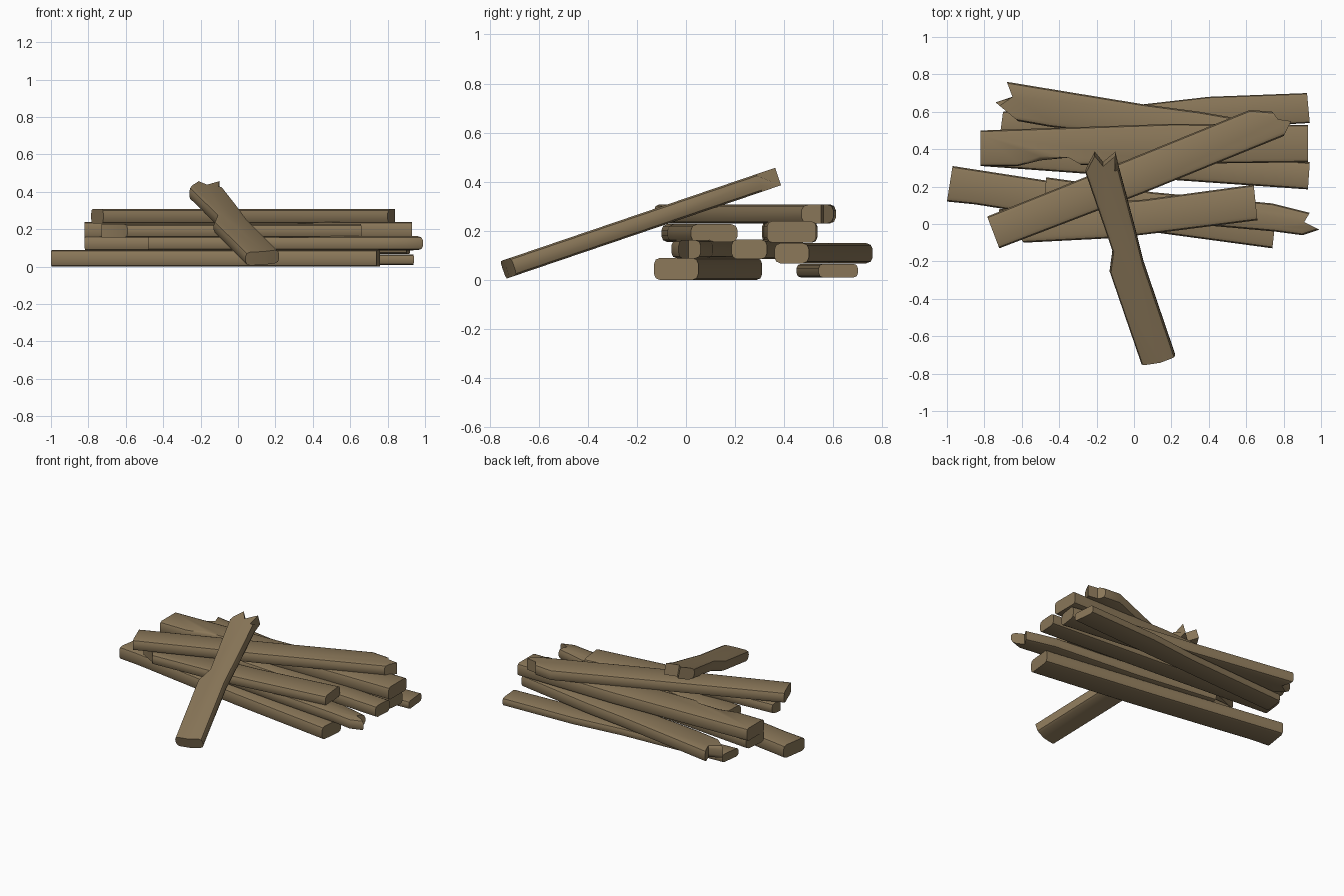
import bpy, bmesh, math
from mathutils import Vector

if "Cube" in bpy.data.objects:
    bpy.data.objects.remove(bpy.data.objects["Cube"])

wood = bpy.data.materials.new("weathered_brown_wood")
wood.diffuse_color = (0.255, 0.185, 0.10, 1)
wood.use_nodes = True
wood.node_tree.nodes["Principled BSDF"].inputs["Base Color"].default_value = wood.diffuse_color


def plank(name, z0, z1, outline, lean=0.0, y0=0.0, bevel=0.024):
    """Board cut from a plan outline; long edges rounded, broken ends sharp.
    lean = rise per unit of y for the propped board."""
    bm = bmesh.new()
    zc, h = (z0 + z1) / 2, (z1 - z0) / 2
    th = math.atan(lean)

    def place(x, y, z):
        return Vector((x, y - math.sin(th) * z,
                       zc + lean * (y - y0) + math.cos(th) * z))

    low = [bm.verts.new(place(x, y, -h)) for x, y in outline]
    top = [bm.verts.new(place(x, y, h)) for x, y in outline]
    bm.faces.new(top)
    bm.faces.new(low[::-1])
    n = len(outline)
    for i in range(n):
        j = (i + 1) % n
        bm.faces.new((low[i], low[j], top[j], top[i]))
    bmesh.ops.recalc_face_normals(bm, faces=bm.faces)
    # round only the edges running along the grain
    longest = max(bm.edges, key=lambda e: e.calc_length())
    axis = (longest.verts[1].co - longest.verts[0].co).normalized()
    grain = [e for e in bm.edges if e.calc_length() > 0.09 and
             abs((e.verts[1].co - e.verts[0].co).normalized().dot(axis)) > 0.85]
    bmesh.ops.bevel(bm, geom=grain, offset=bevel, segments=2, profile=0.5,
                    affect='EDGES', clamp_overlap=True)
    me = bpy.data.meshes.new(name)
    bm.to_mesh(me)
    bm.free()
    me.materials.append(wood)
    ob = bpy.data.objects.new(name, me)
    bpy.context.collection.objects.link(ob)
    bpy.ops.object.select_all(action='DESELECT')
    ob.select_set(True)
    bpy.context.view_layer.objects.active = ob
    bpy.ops.object.shade_smooth_by_angle(angle=math.radians(40))
    return ob


# ground layer
plank("ground_plank_front", 0, 0.09, [
    (-1, .12), (-.85, .105), (0, -.03), (.74, -.13), (.76, .05),
    (-.1, .175), (-.97, .31)])
plank("ground_plank_back", 0.01, 0.066, [
    (-.72, .45), (.2, .5), (.94, .54), (.925, .70), (.4, .68),
    (.05, .64), (-.7, .6)], bevel=0.018)

# second layer
plank("second_plank_front", 0.088, 0.163, [
    (-.48, .08), (.3, 0), (.75, -.04), (.9, -.06), (.99, -.03), (.91, .01),
    (.94, .06), (.74, .11), (.1, .17), (-.47, .25)])
plank("second_plank_middle", 0.085, 0.165, [
    (-.82, .31), (0, .25), (.93, .185), (.94, .33), (.1, .39), (-.8, .48)])
plank("second_plank_back", 0.068, 0.15, [
    (-.62, .55), (-.45, .52), (.9, .36), (.92, .50), (.35, .6), (.05, .64),
    (-.68, .76), (-.65, .68), (-.74, .65)])

# third layer
plank("third_plank_front", 0.155, 0.227, [
    (-.73, 0), (-.62, -.06), (-.59, -.10), (-.1, -.075), (.11, -.05),
    (.66, .02), (.64, .21), (.05, .13), (-.72, .08)])
plank("third_plank_back", 0.152, 0.24, [
    (-.82, .31), (-.62, .31), (-.5, .34), (-.35, .355), (-.28, .315),
    (.1, .32), (.93, .33), (.93, .53), (.2, .535), (-.82, .50)])

# diagonal board across the top
plank("top_diagonal_plank", 0.23, 0.308, [
    (-.72, -.13), (.05, .165), (.8, .47), (.84, .55), (.77, .56), (.74, .60),
    (.62, .61), (-.25, .255), (-.785, .04)])

# board propped against the front of the pile
plank("leaning_plank", 0.003, 0.078, [
    (.04, -.745), (.14, -.73), (.22, -.70), (.05, -.2), (0, 0), (-.08, .30),
    (-.10, .375), (-.165, .32), (-.21, .375), (-.26, .28), (-.115, -.14),
    (-.13, -.25)], lean=0.34, y0=-0.745)
